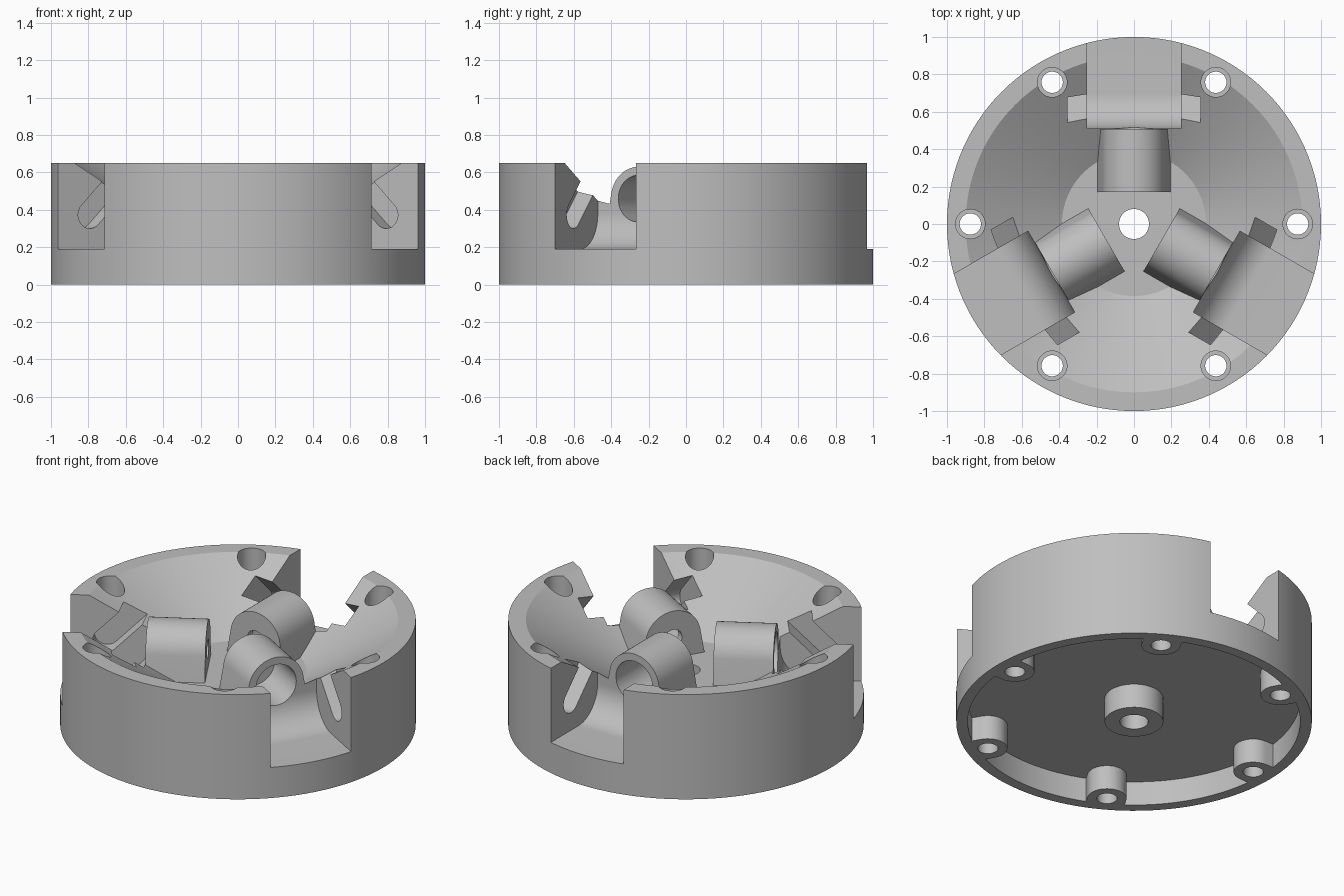
import bpy, bmesh, math
from mathutils import Matrix

if "Cube" in bpy.data.objects:
    bpy.data.objects.remove(bpy.data.objects["Cube"])

grey = bpy.data.materials.new("light_grey")
grey.diffuse_color = (0.52, 0.52, 0.52, 1)
grey.use_nodes = True
grey.node_tree.nodes["Principled BSDF"].inputs["Base Color"].default_value = grey.diffuse_color


def make(name, bm):
    bmesh.ops.recalc_face_normals(bm, faces=bm.faces)
    me = bpy.data.meshes.new(name)
    bm.to_mesh(me)
    bm.free()
    me.materials.append(grey)
    ob = bpy.data.objects.new(name, me)
    bpy.context.collection.objects.link(ob)
    return ob


def prism(name, pts, lo, hi, axis, angle):
    """Extrude a 2D profile along r (radial), t (tangential) or z, then turn it."""
    place = {"r": lambda a, b, d: (d, a, b),      # profile is (t, z)
             "t": lambda a, b, d: (a, d, b),      # profile is (r, z)
             "z": lambda a, b, d: (a, b, d)}[axis]  # profile is (r, t)
    bm = bmesh.new()
    low = [bm.verts.new(place(a, b, lo)) for a, b in pts]
    high = [bm.verts.new(place(a, b, hi)) for a, b in pts]
    bm.faces.new(low)
    bm.faces.new(high)
    n = len(pts)
    for i in range(n):
        j = (i + 1) % n
        bm.faces.new((low[i], low[j], high[j], high[i]))
    bm.transform(Matrix.Rotation(math.radians(angle), 4, "Z"))
    return make(name, bm)


def arc(cx, cy, r, a0, a1, n):
    return [(cx + r * math.cos(math.radians(a0 + (a1 - a0) * i / n)),
             cy + r * math.sin(math.radians(a0 + (a1 - a0) * i / n)))
            for i in range(n + 1)]


def circle(cx, cy, r, n=40):
    return arc(cx, cy, r, 0, 360, n)[:-1]


def combine(target, tool, op):
    mod = target.modifiers.new("combine", "BOOLEAN")
    mod.operation = op
    mod.solver = "EXACT"
    mod.object = tool
    bpy.context.view_layer.objects.active = target
    bpy.ops.object.modifier_apply(modifier=mod.name)
    bpy.data.objects.remove(tool, do_unlink=True)


# Round housing: conical bowl above, shallow recess with centre post below
profile = [(.08, 0), (.165, 0), (.165, .15), (.935, .15), (.935, 0), (1, 0),
           (1, .65), (.9, .65), (.385, .338), (.08, .338)]
SEG = 120
bm = bmesh.new()
rings = []
for s in range(SEG):
    a = 2 * math.pi * s / SEG
    rings.append([bm.verts.new((r * math.cos(a), r * math.sin(a), z)) for r, z in profile])
for s in range(SEG):
    p, q = rings[s], rings[(s + 1) % SEG]
    for i in range(len(profile)):
        j = (i + 1) % len(profile)
        bm.faces.new((p[i], p[j], q[j], q[i]))
housing = make("housing", bm)

# Screw bosses in the lower recess
for k in range(6):
    boss = [(.96, -.11)] + arc(.875, 0, .11, 270, 90, 20) + [(.96, .11)]
    combine(housing, prism("screw_boss", boss, 0, .17, "z", 60 * k), "UNION")

SLOTS = (90, 210, 330)

# Roller pockets with a rounded inner floor, and slanted axle grooves
pocket = [(1.2, .19)] + arc(.70, .38, .19, 270, 180, 20) + [(.51, .8), (1.2, .8)]
groove = arc(.77, .3725, .0725, -135, 45, 20)
groove += [(x - .4, z + .4) for x, z in (groove[-1], groove[0])]
for a in SLOTS:
    combine(housing, prism("roller_pocket", pocket, -.25, .25, "t", a), "DIFFERENCE")
    combine(housing, prism("axle_groove", groove, -.355, .355, "t", a), "DIFFERENCE")

# Barrel hubs with flared feet, a wide blind bore and a small through hole
ZC, R = .46, .17
foot = (R + .21 * math.sin(math.radians(10))) / math.cos(math.radians(10))
hub = [(foot, ZC - .21)] + arc(0, ZC, R, 10, 170, 32) + [(-foot, ZC - .21)]
for a in SLOTS:
    combine(housing, prism("barrel_hub", hub, .17, .508, "r", a), "UNION")
for a in SLOTS:
    combine(housing, prism("wide_bore", circle(0, ZC, .125), .22, .62, "r", a), "DIFFERENCE")
    combine(housing, prism("small_bore", circle(0, ZC, .055), .1, .3, "r", a), "DIFFERENCE")

# Counterbored screw holes around the rim
for k in range(6):
    combine(housing, prism("counterbore", circle(.875, 0, .079), .3, .8, "z", 60 * k), "DIFFERENCE")
    combine(housing, prism("screw_hole", circle(.875, 0, .057), -.1, .4, "z", 60 * k), "DIFFERENCE")

# Smooth round walls, crisp edges
bpy.ops.object.select_all(action="DESELECT")
housing.select_set(True)
bpy.context.view_layer.objects.active = housing
bpy.ops.object.shade_smooth_by_angle(angle=math.radians(25))
